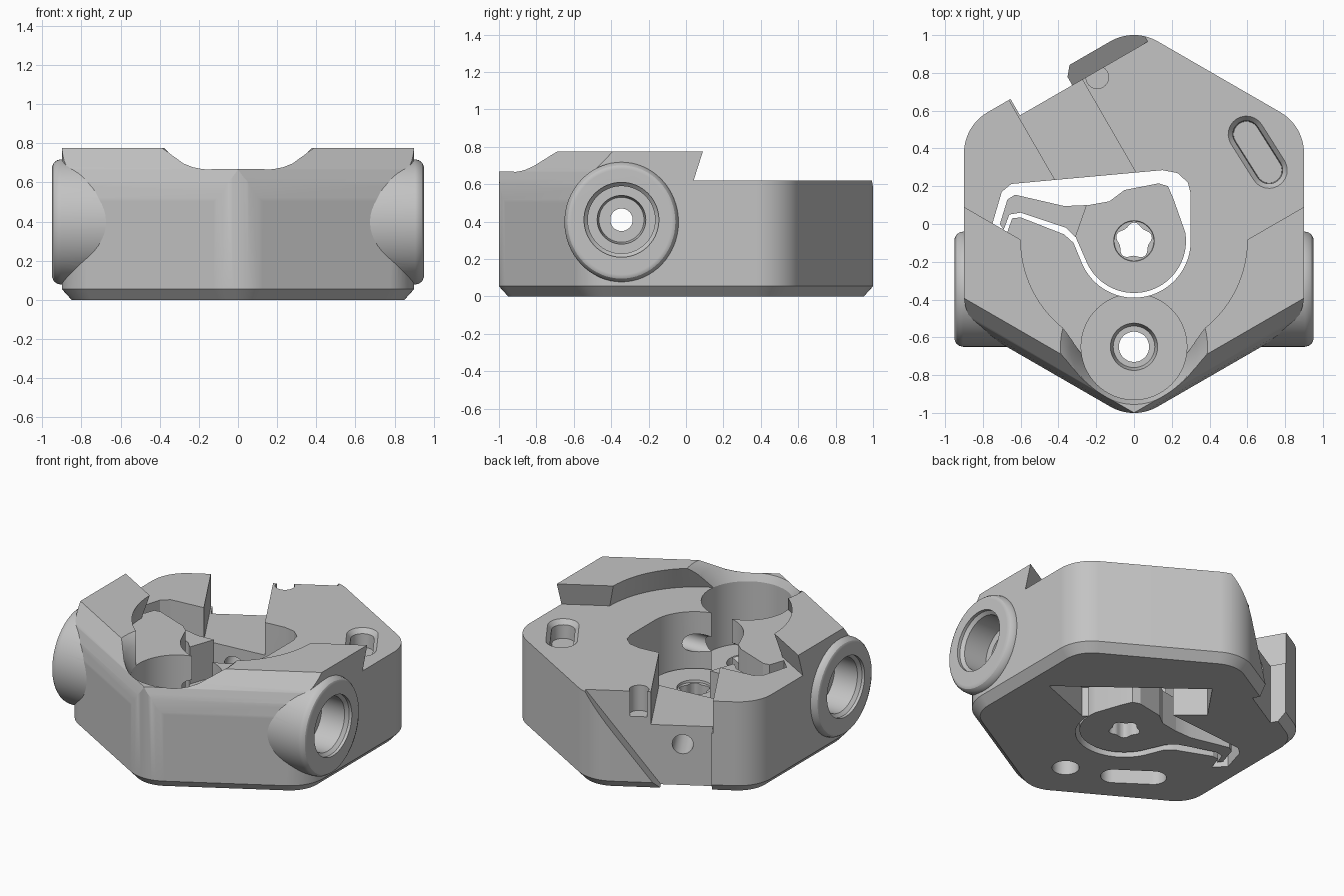
import bpy, bmesh, math
from mathutils import Matrix, Vector

if "Cube" in bpy.data.objects:
    bpy.data.objects.remove(bpy.data.objects["Cube"])

grey = bpy.data.materials.new("satin grey")
grey.diffuse_color = (0.55, 0.55, 0.55, 1)
grey.use_nodes = True
grey.node_tree.nodes["Principled BSDF"].inputs["Base Color"].default_value = grey.diffuse_color


def loft(name, rings):
    """Closed solid through rings of equal point count."""
    bm = bmesh.new()
    vs = [[bm.verts.new(p) for p in r] for r in rings]
    n = len(vs[0])
    for a, b in zip(vs, vs[1:]):
        for i in range(n):
            bm.faces.new((a[i], a[(i + 1) % n], b[(i + 1) % n], b[i]))
    bm.faces.new(vs[0][::-1])
    bm.faces.new(vs[-1])
    bmesh.ops.recalc_face_normals(bm, faces=bm.faces)
    me = bpy.data.meshes.new(name)
    bm.to_mesh(me)
    bm.free()
    me.materials.append(grey)
    ob = bpy.data.objects.new(name, me)
    bpy.context.collection.objects.link(ob)
    return ob


def prism(name, pts, a, b, m=Matrix.Identity(4)):
    return loft(name, [[m @ Vector((x, y, z)) for x, y in pts] for z in (a, b)])


def arc(cx, cy, r, a0, a1, n=24):
    return [(cx + r * math.cos(math.radians(a0 + (a1 - a0) * i / n)),
             cy + r * math.sin(math.radians(a0 + (a1 - a0) * i / n))) for i in range(n + 1)]


def lathe(name, prof, m=Matrix.Identity(4), n=64):
    """Profile of (radius, height) turned round the local z axis."""
    return loft(name, [[m @ Vector((r * math.cos(math.tau * i / n), r * math.sin(math.tau * i / n), h))
                        for i in range(n)] for r, h in prof])


def frame(x, y, z, o=(0, 0, 0)):
    m = Matrix((x, y, z)).transposed().to_4x4()
    m.translation = o
    return m


def boolean(ob, other, op='DIFFERENCE'):
    bpy.context.view_layer.objects.active = ob
    md = ob.modifiers.new("bool", 'BOOLEAN')
    md.operation, md.solver, md.object = op, 'EXACT', other
    bpy.ops.object.modifier_apply(modifier=md.name)
    bpy.data.objects.remove(other)


def capsule(p, q, r):
    a = math.degrees(math.atan2(q[1] - p[1], q[0] - p[0]))
    return arc(*q, r, a - 90, a + 90, 12) + arc(*p, r, a + 90, a + 270, 12)


def hexagon(apothem, r):
    pts, c = [], (apothem - r) / math.cos(math.pi / 6)
    for k in range(6):
        a = 30 + 60 * k
        pts += arc(c * math.cos(math.radians(a)), c * math.sin(math.radians(a)), r, a - 30, a + 30, 10)
    return pts


# hexagonal body with bottom chamfer
body = loft("body", [[(x, y, z) for x, y in hexagon(ap, r)]
                     for ap, r, z in ((.85, .2, 0), (.9, .25, .055), (.9, .25, .775))])

# curved sloping upper edges on the two front sides
up, S3 = (0, 0, 1), math.sqrt(3) / 2
slope = [(.74, .845), (.79, .775), (.866, .668), (.888, .6), (.899, .52), (.905, .42), (1.4, .42), (1.4, .845)]
for s in (-1, 1):
    boolean(body, prism("front_slope", slope, -1, 1, frame((.5 * s, -S3, 0), up, (S3, .5 * s, 0))))

# side bosses with rounded rims
for s in (-1, 1):
    m = frame((0, 1, 0), (0, 0, 1.05), (s, 0, 0), (0, -.345, .398))
    boolean(body, lathe("boss", [(.305, .67), (.305, .905), (.3, .925), (.288, .941), (.268, .95)], m), 'UNION')


# undercut step: lower rear deck and round bay
def step_ring(o, z):
    def edge(x):
        return -.083 + (x - .6) * .577 - o * 1.15
    a = arc(0, -.083 + o * (.577 - 1.15), .6 + o, 0, -180, 48)
    pts = [(1.3, 1.3), (1.3, edge(1.3))] + a + [(-1.3, edge(1.3)), (-1.3, 1.3)]
    return [(x, y, z) for x, y in pts]


boolean(body, loft("step_cut", [step_ring(.043, .62), step_ring(-.014, .825)]))

# through cavity for the lever
cavity = ([(-.75, 0), (-.7, .17), (-.65, .212), (-.4, .235), (.15, .285), (.23, .27), (.285, .22), (.3, .16)]
          + arc(0, -.09, .3, 0, -155, 40)
          + [(-.32, -.1), (-.37, -.055), (-.6, .035), (-.645, .03), (-.68, -.07)])
boolean(body, prism("cavity_cut", cavity, -.2, .623))

# front pocket with flared rim, lowered front lip and stepped screw hole
at_screw = Matrix.Translation((0, -.65, 0))
boolean(body, lathe("pocket_cut", [(.28, .2), (.28, .62), (.3, .66), (.335, .72), (.365, .755), (.42, .8)], at_screw))
lip = [(-.4, .82), (-.37, .775), (-.33, .735), (-.28, .697), (-.23, .677), (-.17, .669)]
lip += [(-x, z) for x, z in lip[::-1]]
boolean(body, prism("lip_cut", lip, .65, 1.2, frame((1, 0, 0), up, (0, -1, 0))))
boolean(body, lathe("screw_cut", [(.1, -.1), (.08, .02), (.08, .14), (.11, .14), (.13, .22)], at_screw))

# cross bore through both bosses
half = [(.2, 1.1), (.2, .93), (.18, .91), (.18, .74), (.13, .74), (.12, .64), (.06, .64)]
bore = half + [(r, -h) for r, h in half[::-1]]
boolean(body, lathe("cross_bore", bore, frame((0, 1, 0), up, (1, 0, 0), (0, -.345, .41))))

# rear left side: recess with diagonal end, channel, bore and small notch
side = frame((S3, .5, 0), up, (-.5, S3, 0))
boolean(body, prism("recess_cut", [(-.235, -.1), (.01, -.1), (.68, .8), (-.235, .8)], .8, 1.3, side))
boolean(body, prism("channel_cut", [(-.245, .4), (.145, .4), (.145, .9), (-.245, .9)], .2, 1.3, side))
boolean(body, prism("side_bore", arc(-.05, .275, .065, 0, 345, 23), .25, 1.3, side))
notch = (S3 * .22 - .5 * .77, .5 * .22 + S3 * .77)
boolean(body, prism("notch_cut", arc(*notch, .06, 0, 345, 23), .45, .9))

# blind slots above and below, and the pocket under the rear right
slot = [[(x, y, z) for x, y in capsule((.595, .475), (.715, .285), r)]
        for r, z in ((.068, .5), (.072, .59), (.098, .622), (.098, .8))]
boolean(body, loft("top_slot", slot))
boolean(body, prism("bottom_slot", capsule((-.29, -.54), (-.49, -.4), .08), -.1, .12))
boolean(body, prism("under_pocket", [(.72, .05), (-.07, .66), (-.25, .4), (.33, -.1)], -.1, .2))

# lever hub with lobed hole
hub = prism("lever_hub", [(.21, .13), (.18, .2), (.13, .215), (-.05, .18), (-.13, .12), (-.27, .095),
                          (-.35, .03), (-.3, -.09)] + arc(0, -.09, .275, -160, 10, 36), .02, .25)
lobes = [((.088 + .01 * math.cos(5 * a)) * math.cos(a + .3), -.09 + (.088 + .01 * math.cos(5 * a)) * math.sin(a + .3))
         for a in (math.tau * i / 40 for i in range(40))]
boolean(hub, prism("hub_hole", lobes, -.1, .4))
boolean(hub, lathe("hub_ring", [(.105, .235), (.115, .3)], Matrix.Translation((0, -.09, 0))))

# lever arm with hooked end
arm = prism("lever_arm", [(-.25, .1), (-.37, .095), (-.63, .155), (-.67, .13), (-.71, .0), (-.69, -.03),
                          (-.66, .05), (-.6, .06), (-.36, -.02), (-.31, -.07)], .02, .5)

for ob in (body, hub, arm):
    bpy.ops.object.select_all(action='DESELECT')
    ob.select_set(True)
    bpy.context.view_layer.objects.active = ob
    bpy.ops.object.shade_smooth_by_angle(angle=math.radians(25))
    wn = ob.modifiers.new("weighted", 'WEIGHTED_NORMAL')
    wn.keep_sharp = True
